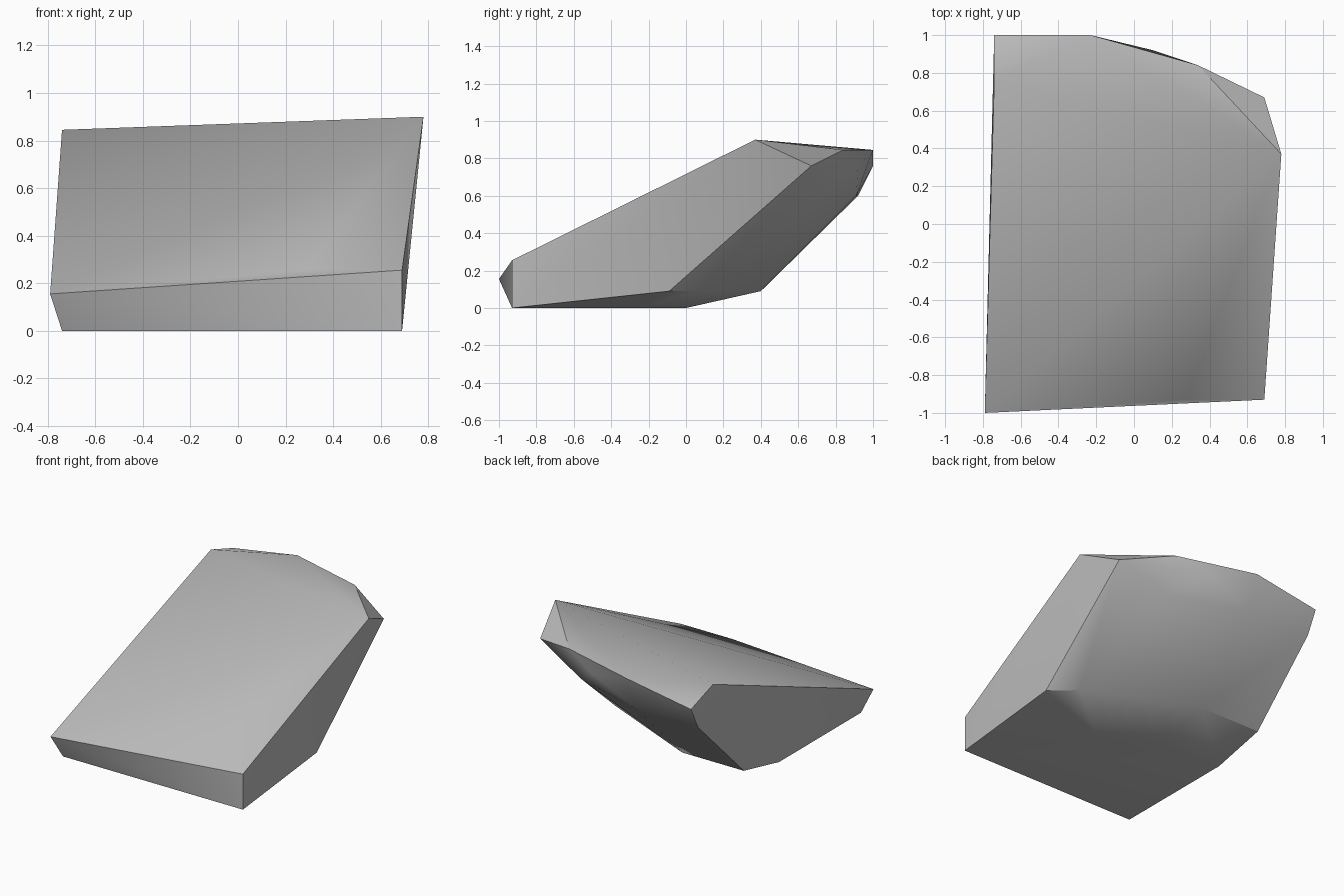
import bpy
import bmesh
import math

default_cube = bpy.data.objects.get("Cube")
if default_cube:
    bpy.data.objects.remove(default_cube, do_unlink=True)


def make_material(name, colour):
    material = bpy.data.materials.new(name)
    material.use_nodes = True
    material.diffuse_color = colour
    material.node_tree.nodes["Principled BSDF"].inputs["Base Color"].default_value = colour
    return material


def make_hull(name, corners, material):
    """Wrap a tight convex skin around a handful of corner points."""
    bm = bmesh.new()
    for corner in corners:
        bm.verts.new(corner)
    result = bmesh.ops.convex_hull(bm, input=bm.verts[:])
    loose = [v for v in bm.verts if not v.link_faces]
    bmesh.ops.delete(bm, geom=loose, context="VERTS")
    bmesh.ops.recalc_face_normals(bm, faces=bm.faces[:])
    mesh = bpy.data.meshes.new(name)
    bm.to_mesh(mesh)
    bm.free()
    mesh.materials.append(material)
    rock = bpy.data.objects.new(name, mesh)
    bpy.context.collection.objects.link(rock)
    return rock


LEFT, RIGHT = -0.74, 0.69

# Flat underside and the slightly raised ring behind it
underside = [(LEFT, -0.93, 0), (RIGHT, -0.93, 0), (LEFT, 0, 0), (-0.25, 0, 0), (0.1, -0.25, 0)]
lower_bevel = [(LEFT, 0.4, 0.09), (-0.25, 0.4, 0.09), (0.52, 0.06, 0.09), (RIGHT, -0.09, 0.09)]

# Short front lip
front_lip = [(-0.79, -1, 0.155), (0.28, -0.93, 0.255), (RIGHT, -0.93, 0.255)]

# Curved overhanging back
back = [(LEFT, 0.92, 0.6), (-0.23, 0.91, 0.6), (0.32, 0.74, 0.6),
        (LEFT, 1, 0.76), (0.1, 0.92, 0.76), (RIGHT, 0.67, 0.76)]

# Crest at the top of the sloping face
crest = [(LEFT, 0.75, 0.845), (-0.23, 1, 0.845), (0.34, 0.84, 0.845), (0.78, 0.37, 0.9)]

stone = make_material("grey stone", (0.5, 0.5, 0.5, 1))
rock = make_hull("rock_slab", underside + lower_bevel + front_lip + back + crest, stone)

# Blend shallow facets, keep the hard edges
bpy.ops.object.select_all(action="DESELECT")
rock.select_set(True)
bpy.context.view_layer.objects.active = rock
bpy.ops.object.shade_smooth_by_angle(angle=math.radians(30))
